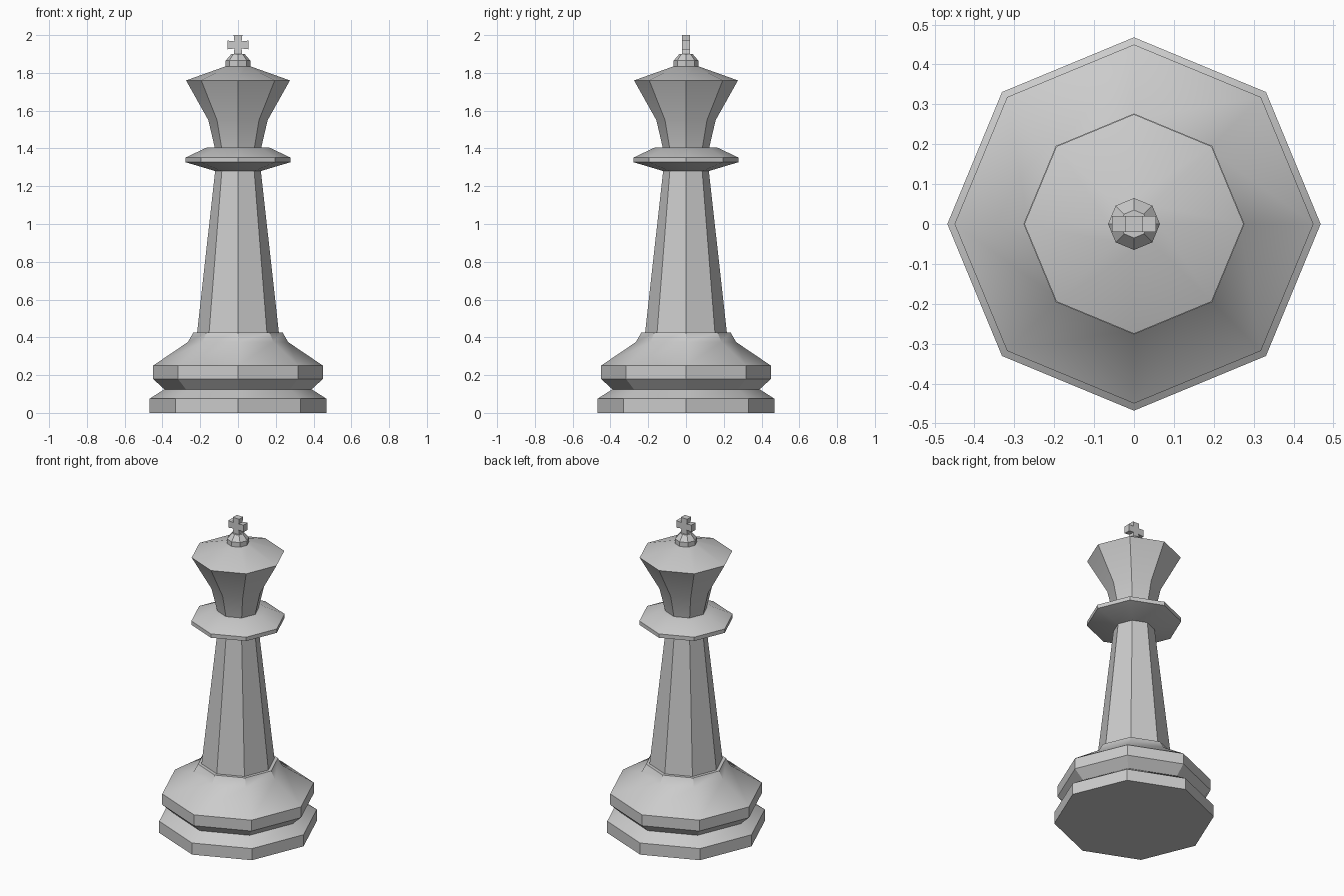
import bpy
import bmesh
import math

# Remove the default cube
cube = bpy.data.objects.get("Cube")
if cube:
    bpy.data.objects.remove(cube, do_unlink=True)

SIDES = 8

# Single painted colour
grey = bpy.data.materials.new("light grey")
colour = (0.6, 0.6, 0.6, 1)
grey.diffuse_color = colour
grey.use_nodes = True
grey.node_tree.nodes["Principled BSDF"].inputs["Base Color"].default_value = colour


def finish(bm, name, smooth=True):
    """Turn a bmesh into a coloured object."""
    bmesh.ops.recalc_face_normals(bm, faces=bm.faces)
    mesh = bpy.data.meshes.new(name)
    bm.to_mesh(mesh)
    bm.free()
    mesh.materials.append(grey)
    obj = bpy.data.objects.new(name, mesh)
    bpy.context.collection.objects.link(obj)
    if smooth:
        bpy.ops.object.select_all(action="DESELECT")
        obj.select_set(True)
        bpy.context.view_layer.objects.active = obj
        bpy.ops.object.shade_smooth_by_angle(angle=math.radians(30))
    return obj


def turned(name, profile):
    """Eight-sided turned solid from (radius, height) pairs, capped at both ends."""
    bm = bmesh.new()
    rings = []
    for radius, z in profile:
        angles = [math.tau * i / SIDES for i in range(SIDES)]
        rings.append([bm.verts.new((radius * math.cos(a), radius * math.sin(a), z))
                      for a in angles])
    for low, high in zip(rings, rings[1:]):
        for i in range(SIDES):
            j = (i + 1) % SIDES
            bm.faces.new((low[i], low[j], high[j], high[i]))
    bm.faces.new(rings[0][::-1])
    bm.faces.new(rings[-1])
    return finish(bm, name)


# Stepped foot with a waist between its two bands
turned("base", [(0.468, 0), (0.468, 0.075), (0.39, 0.125), (0.45, 0.18),
                (0.45, 0.25), (0.265, 0.375), (0.237, 0.425)])

# Tapering column
turned("shaft", [(0.217, 0.42), (0.12, 1.29)])

# Ring under the head
turned("collar", [(0.12, 1.28), (0.277, 1.327), (0.277, 1.352), (0.165, 1.405)])

# Flared head with a shallow roof
turned("head", [(0.122, 1.40), (0.157, 1.55), (0.275, 1.76), (0.065, 1.835)])

# Small knob carrying the cross
turned("finial", [(0.065, 1.83), (0.065, 1.865), (0.035, 1.9)])

# Cross: one outline with slightly flared arms, extruded front to back
quarter = [(0.019, 0.019), (0.055, 0.023), (0.023, 0.052)]
inner, side, top = quarter
right_up = [side, inner, top]
outline = []
for sx, sz in ((1, 1), (-1, 1), (-1, -1), (1, -1)):
    corner = [(sx * x, sz * z) for x, z in right_up]
    outline += corner if sx * sz > 0 else corner[::-1]
bm = bmesh.new()
front = bm.faces.new([bm.verts.new((x, -0.02, 1.948 + z)) for x, z in outline])
extruded = bmesh.ops.extrude_face_region(bm, geom=[front])
back = [v for v in extruded["geom"] if isinstance(v, bmesh.types.BMVert)]
bmesh.ops.translate(bm, verts=back, vec=(0, 0.04, 0))
finish(bm, "cross", smooth=False)
